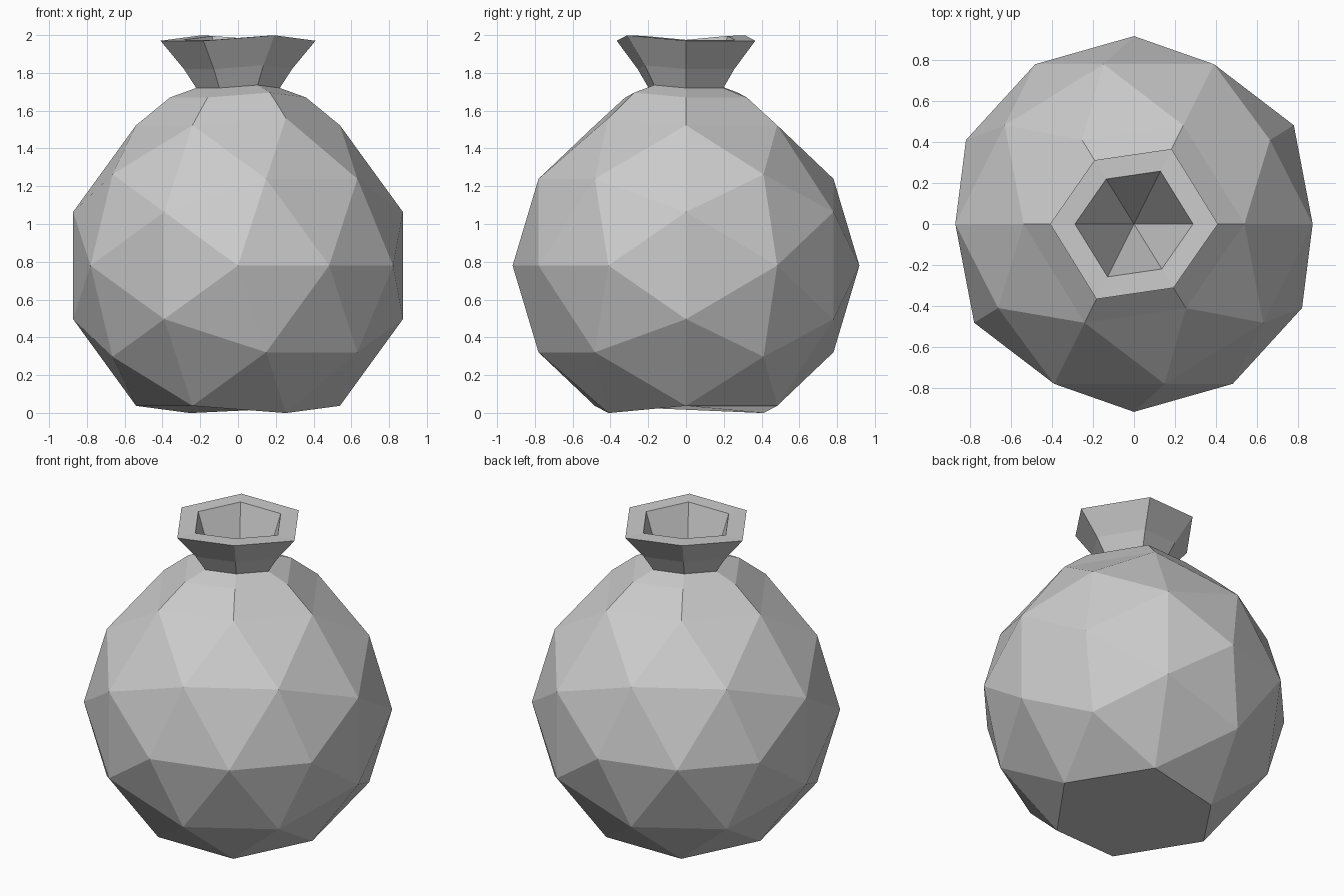
import bpy, bmesh, math
from itertools import combinations
from mathutils import Vector, Matrix

if "Cube" in bpy.data.objects:
    bpy.data.objects.remove(bpy.data.objects["Cube"])

RADIUS, CENTRE = 0.918, 0.78
PHI = (1 + math.sqrt(5)) / 2

grey = bpy.data.materials.new("light grey")
grey.use_nodes = True
grey.diffuse_color = (0.6, 0.6, 0.6, 1)
grey.node_tree.nodes["Principled BSDF"].inputs["Base Color"].default_value = (0.6, 0.6, 0.6, 1)

# Faceted ball: icosahedron corners plus edge midpoints, pushed out to the radius
corners = []
for a in (-1, 1):
    for b in (-PHI, PHI):
        corners += [Vector((b, a, 0)), Vector((a, 0, b)), Vector((0, b, a))]
middles = [(p + q) / 2 for p, q in combinations(corners, 2) if (p - q).length < 2.1]
turn = Matrix.Rotation(math.pi / 2 + math.atan(1 / PHI), 3, "Z")

bm = bmesh.new()
for p in corners + middles:
    bm.verts.new(turn @ p.normalized() * RADIUS + Vector((0, 0, CENTRE)))
bmesh.ops.convex_hull(bm, input=bm.verts[:])

# Open the top and the bottom by removing the two poles
poles = [v for v in bm.verts if math.hypot(v.co.x, v.co.y) < 0.01]
bmesh.ops.delete(bm, geom=poles, context="VERTS")


def open_ring(side):
    ring = [v for v in bm.verts if side * (v.co.z - CENTRE) > 0.75 * RADIUS]
    return sorted(ring, key=lambda v: math.atan2(v.co.y, v.co.x))


# Flat base
bm.faces.new(open_ring(-1))

# Shoulder, pinched neck, flared mouth and rim: (scale of the opening, height)
base_ring = open_ring(1)
low = min(v.co.z for v in base_ring)
shape = [v.co.copy() for v in base_ring]
ring = base_ring
for scale, height in [(0.667, 1.67), (0.41, 1.72), (0.53, 1.82), (0.76, 1.97), (0.535, 1.975)]:
    new = [bm.verts.new((c.x * scale, c.y * scale, height + (c.z - low) * scale)) for c in shape]
    for i in range(len(ring)):
        j = (i + 1) % len(ring)
        bm.faces.new((ring[i], ring[j], new[j], new[i]))
    ring = new

# Hollow inside the mouth, tapering to a point
tip = bm.verts.new((0, 0, 1.1))
for i in range(len(ring)):
    bm.faces.new((ring[i], ring[(i + 1) % len(ring)], tip))

bmesh.ops.recalc_face_normals(bm, faces=bm.faces[:])
mesh = bpy.data.meshes.new("sack")
bm.to_mesh(mesh)
bm.free()
mesh.materials.append(grey)
sack = bpy.data.objects.new("sack", mesh)
bpy.context.collection.objects.link(sack)
